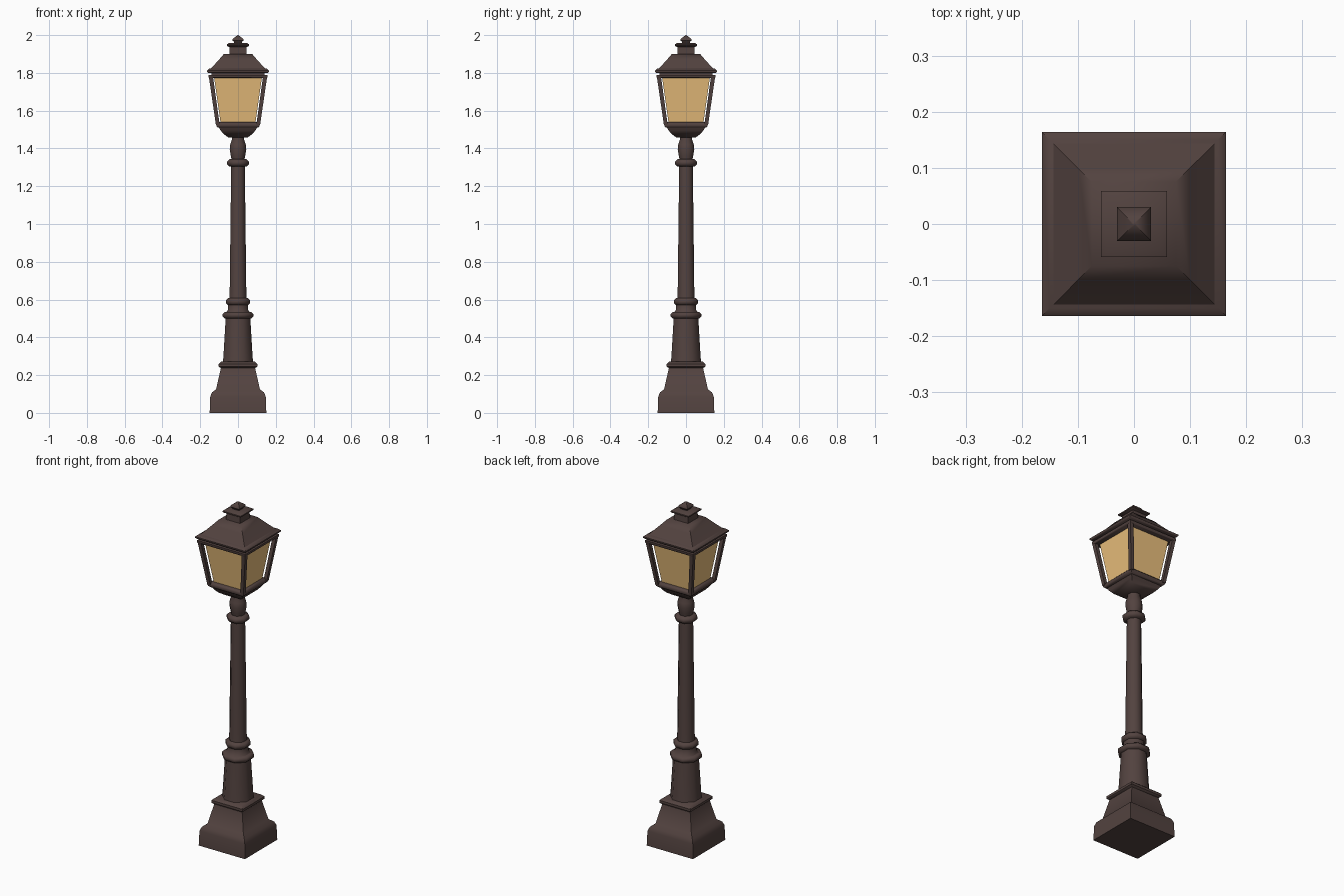
import bpy, bmesh, math

if "Cube" in bpy.data.objects:
    bpy.data.objects.remove(bpy.data.objects["Cube"])


def material(name, color):
    m = bpy.data.materials.new(name)
    m.diffuse_color = color
    m.use_nodes = True
    m.node_tree.nodes["Principled BSDF"].inputs["Base Color"].default_value = m.diffuse_color
    return m


IRON = material("dark_iron", (0.085, 0.055, 0.05, 1))
GLASS = material("warm_glass", (0.82, 0.52, 0.2, 1))


def loft(name, profile, sides, mat=IRON, smooth=50):
    """Stack regular polygons: profile rows are (z, half width[, cx, cy])."""
    bm = bmesh.new()
    rings = []
    for row in profile:
        z, half = row[:2]
        cx, cy = row[2:] or (0, 0)
        r = half / math.cos(math.pi / sides)
        rings.append([bm.verts.new((cx + r * math.cos((i + 0.5) * math.tau / sides),
                                    cy + r * math.sin((i + 0.5) * math.tau / sides), z))
                      for i in range(sides)])
    for a, b in zip(rings, rings[1:]):
        for i in range(sides):
            j = (i + 1) % sides
            bm.faces.new((a[i], a[j], b[j], b[i]))
    bm.faces.new(rings[0][::-1])
    bm.faces.new(rings[-1])
    bmesh.ops.recalc_face_normals(bm, faces=bm.faces)
    me = bpy.data.meshes.new(name)
    bm.to_mesh(me)
    bm.free()
    me.shade_smooth()
    me.set_sharp_from_angle(angle=math.radians(smooth))
    me.materials.append(mat)
    ob = bpy.data.objects.new(name, me)
    bpy.context.collection.objects.link(ob)
    return ob


def collar(name, z0, z1, half, sides):
    """Moulding with a chamfered top and bottom edge."""
    c = (z1 - z0) * 0.3
    return loft(name, [(z0, half - c), (z0 + c, half), (z1 - c, half), (z1, half - c)], sides)


# Square pedestal
loft("pedestal", [(0, 0.15), (0.085, 0.147), (0.108, 0.138), (0.125, 0.116), (0.24, 0.09)], 4)
loft("pedestal_cap", [(0.236, 0.09), (0.246, 0.102), (0.26, 0.102), (0.273, 0.086)], 4)

# Post with its collars
loft("lower_post", [(0.265, 0.08), (0.30, 0.077), (0.505, 0.065)], 8)
collar("lower_collar", 0.50, 0.534, 0.081, 8)
loft("collar_neck", [(0.53, 0.066), (0.545, 0.053), (0.575, 0.053)], 8)
collar("upper_collar", 0.57, 0.608, 0.064, 8)
loft("shaft", [(0.60, 0.046), (0.64, 0.044), (1.315, 0.036)], 8)
collar("top_collar", 1.305, 1.343, 0.057, 8)
loft("neck_bulb", [(1.34, 0.034), (1.36, 0.038), (1.395, 0.044), (1.42, 0.041),
                   (1.445, 0.033), (1.465, 0.033)], 8)

# Lantern bottom
loft("lantern_bowl", [(1.458, 0.05), (1.475, 0.075), (1.495, 0.092), (1.515, 0.102)], 4)
collar("lantern_sill", 1.51, 1.54, 0.114, 4)

# Glass and corner bars
loft("glass", [(1.535, 0.092), (1.78, 0.127)], 4, GLASS)
for sx in (-1, 1):
    for sy in (-1, 1):
        loft("corner_bar", [(1.525, 0.010, sx * 0.107, sy * 0.107),
                            (1.785, 0.011, sx * 0.144, sy * 0.144)], 4)

# Lantern top and roof
loft("top_rail", [(1.774, 0.152), (1.778, 0.156), (1.79, 0.156)], 4)
loft("roof_core", [(1.785, 0.14), (1.805, 0.14)], 4)
loft("roof_eave", [(1.80, 0.158), (1.806, 0.164), (1.813, 0.164), (1.824, 0.15)], 4)
loft("roof", [(1.815, 0.152), (1.84, 0.128), (1.872, 0.099), (1.9, 0.075)], 4)

# Chimney and finial
loft("chimney", [(1.895, 0.046), (1.942, 0.044)], 4)
loft("chimney_cap", [(1.938, 0.05), (1.944, 0.059), (1.951, 0.059), (1.959, 0.046)], 4)
loft("finial", [(1.955, 0.02), (1.965, 0.022), (1.972, 0.03), (1.98, 0.028), (2.0, 0.002)], 4)
